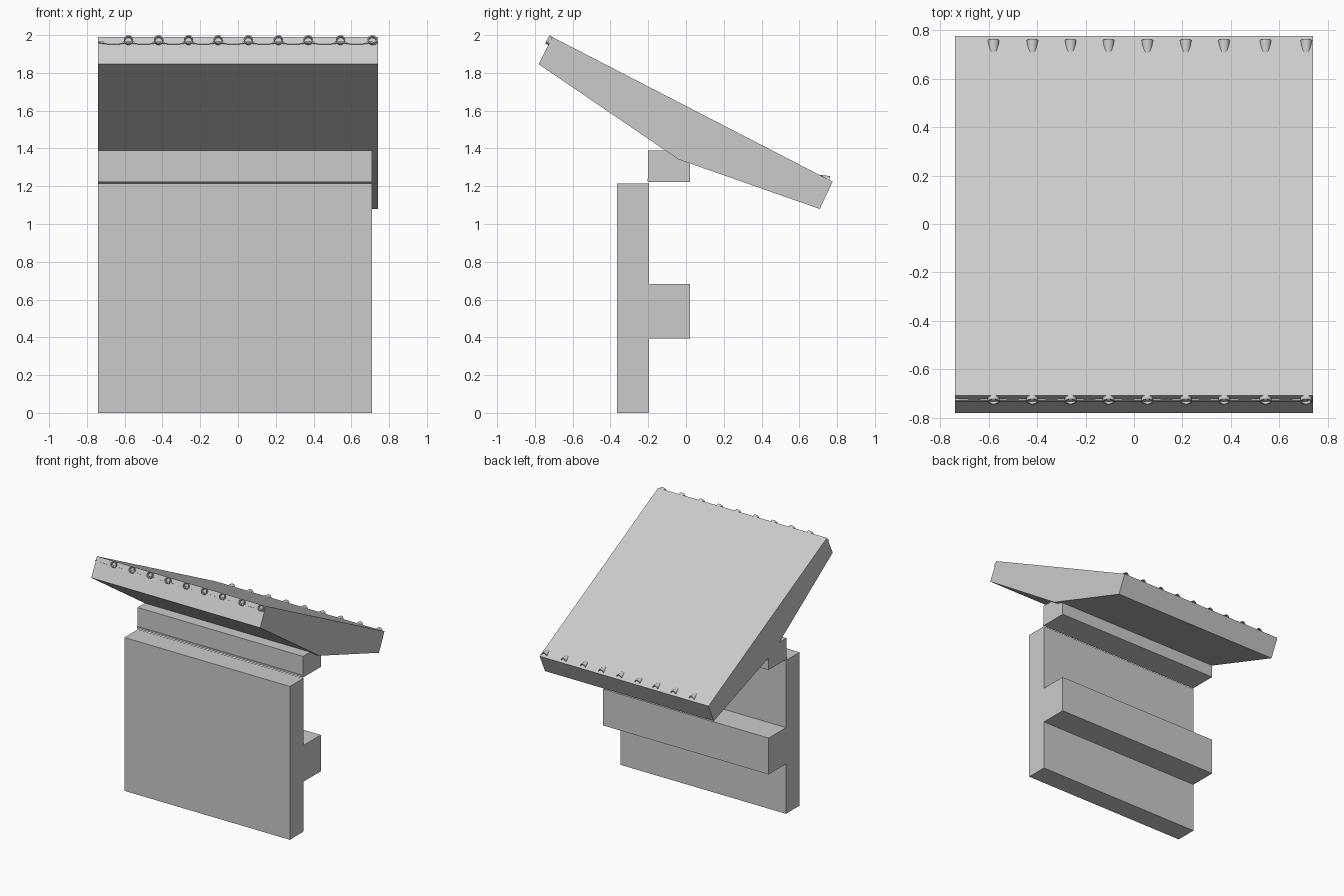
import bpy, bmesh, math
from mathutils import Vector

if "Cube" in bpy.data.objects:
    bpy.data.objects.remove(bpy.data.objects["Cube"])


def add_object(name, bm):
    bmesh.ops.recalc_face_normals(bm, faces=bm.faces)
    mesh = bpy.data.meshes.new(name)
    bm.to_mesh(mesh)
    bm.free()
    ob = bpy.data.objects.new(name, mesh)
    bpy.context.collection.objects.link(ob)
    return ob


def extrude_profile(name, pts, x0, x1):
    """Extrude a closed (y, z) outline along x."""
    bm = bmesh.new()
    face = bm.faces.new([bm.verts.new((x0, y, z)) for y, z in pts])
    ext = bmesh.ops.extrude_face_region(bm, geom=[face])
    verts = [v for v in ext["geom"] if isinstance(v, bmesh.types.BMVert)]
    bmesh.ops.translate(bm, verts=verts, vec=(x1 - x0, 0, 0))
    return add_object(name, bm)


def box(name, x0, x1, y0, y1, z0, z1):
    return extrude_profile(name, [(y0, z0), (y1, z0), (y1, z1), (y0, z1)], x0, x1)


def tube(name, start, end, r0, r1, wall=0.006, sides=20):
    """Hollow tapered tile between two points lying in one yz plane."""
    a, b = Vector(start), Vector(end)
    axis = (b - a).normalized()
    side = Vector((1, 0, 0))
    up = axis.cross(side)
    bm = bmesh.new()
    rings = []
    for centre, r in ((a, r0), (b, r1), (b, r1 - wall), (a, r0 - wall)):
        rings.append([bm.verts.new(centre + r * (math.cos(t) * side + math.sin(t) * up))
                      for t in (2 * math.pi * i / sides for i in range(sides))])
    for k in range(4):
        p, q = rings[k], rings[(k + 1) % 4]
        for i in range(sides):
            j = (i + 1) % sides
            bm.faces.new((p[i], p[j], q[j], q[i]))
    ob = add_object(name, bm)
    bpy.ops.object.select_all(action='DESELECT')
    ob.select_set(True)
    bpy.context.view_layer.objects.active = ob
    bpy.ops.object.shade_smooth_by_angle(angle=math.radians(40))
    return ob


LEFT, RIGHT = -0.74, 0.71

# Wall, rear rail and ridge beam
box("wall", LEFT, RIGHT, -0.365, -0.195, 0.0, 1.215)
box("rear_rail", LEFT, RIGHT, -0.195, 0.022, 0.395, 0.683)
box("top_beam", LEFT, RIGHT, -0.2, 0.022, 1.222, 1.39)
box("beam_trim", LEFT, RIGHT, -0.205, -0.19, 1.226, 1.24)

# Sloped roof with a kinked underside
extrude_profile("roof", [(-0.708, 1.99), (-0.78, 1.846), (-0.04, 1.342),
                         (0.708, 1.08), (0.776, 1.224)], LEFT, 0.74)

# Round tile ends: rings on the front edge, tapered tiles on the rear edge
tile_x = [-0.58, -0.42, -0.262, -0.105, 0.055, 0.214, 0.372, 0.543, 0.711]
for i, x in enumerate(tile_x):
    tube(f"front_tile_{i}", (x, -0.734, 1.977), (x, -0.672, 1.945), 0.025, 0.02)
    tube(f"rear_tile_{i}", (x, 0.685, 1.247), (x, 0.758, 1.23), 0.016, 0.024)

# Scalloped tile edge sagging between the front rings
bm = bmesh.new()
stops = [LEFT] + tile_x + [0.738]
prev = None
for n in range(len(stops) - 1):
    for k in range(9 if n == len(stops) - 2 else 8):
        t = k / 8
        x = stops[n] + t * (stops[n + 1] - stops[n])
        z = 1.966 - 0.010 * math.sin(math.pi * t)
        ring = [bm.verts.new((x, y, z + dz)) for y, dz in
                ((-0.733, -0.004), (-0.69, -0.024), (-0.69, -0.016), (-0.729, 0.004))]
        if prev:
            for i in range(4):
                j = (i + 1) % 4
                bm.faces.new((prev[i], prev[j], ring[j], ring[i]))
        else:
            bm.faces.new(ring)
        prev = ring
bm.faces.new(prev)
add_object("front_scallop_edge", bm)
